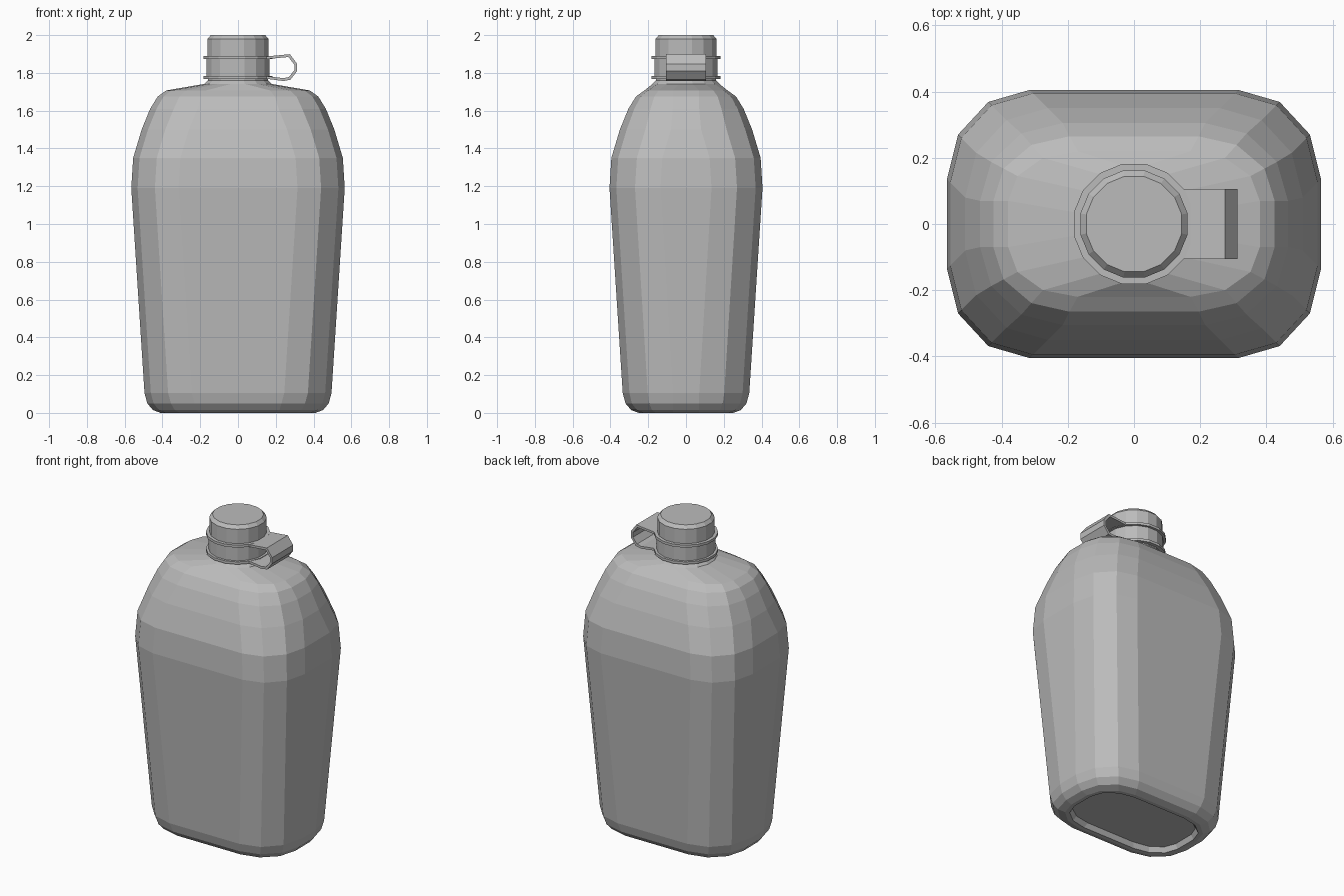
import bpy, bmesh, math

cube = bpy.data.objects.get("Cube")
if cube:
    bpy.data.objects.remove(cube, do_unlink=True)

# Single material
grey = bpy.data.materials.new("matte grey")
grey.use_nodes = True
colour = (0.5, 0.5, 0.5, 1)
grey.diffuse_color = colour
grey.node_tree.nodes["Principled BSDF"].inputs["Base Color"].default_value = colour


def finish(name, bm):
    bmesh.ops.recalc_face_normals(bm, faces=bm.faces)
    mesh = bpy.data.meshes.new(name)
    bm.to_mesh(mesh)
    bm.free()
    mesh.materials.append(grey)
    obj = bpy.data.objects.new(name, mesh)
    bpy.context.collection.objects.link(obj)
    return obj


def rounded_ring(z, hx, hy, rx, ry):
    """Rounded rectangle with three segments in each corner."""
    points = []
    for quarter in range(4):
        for step in range(4):
            a = math.radians(quarter * 90 + step * 30)
            sx = 1 if quarter in (0, 3) else -1
            sy = 1 if quarter < 2 else -1
            points.append((sx * (hx - rx) + rx * math.cos(a),
                           sy * (hy - ry) + ry * math.sin(a), z))
    return points


def round_ring(z, r):
    """Sixteen sides with flats facing the axes; r is the corner radius."""
    return [(r * math.cos((i - 0.5) * math.pi / 8 + math.pi / 8),
             r * math.sin((i - 0.5) * math.pi / 8 + math.pi / 8), z) for i in range(16)]


def loft(name, rings):
    bm = bmesh.new()
    loops = [[bm.verts.new(p) for p in ring] for ring in rings]
    for low, high in zip(loops, loops[1:]):
        for i in range(16):
            j = (i + 1) % 16
            bm.faces.new((low[i], low[j], high[j], high[i]))
    bm.faces.new(loops[0][::-1])
    bm.faces.new(loops[-1])
    return finish(name, bm)


# Bottle body: height, half width, corner radius; depth is a constant inset
levels = [(0.03, 0.37, 0.20), (0.0, 0.385, 0.20), (0.0, 0.41, 0.21),
          (0.015, 0.45, 0.23), (0.05, 0.48, 0.25), (0.105, 0.495, 0.25),
          (1.19, 0.565, 0.25), (1.35, 0.555, 0.25), (1.5, 0.51, 0.25),
          (1.61, 0.465, 0.25), (1.675, 0.425, 0.23), (1.707, 0.38, 0.21)]
rings = []
for z, hx, r in levels:
    hy = hx - 0.16
    rings.append(rounded_ring(z, hx, hy, r, min(0.27, hy - 0.07)))
rings += [round_ring(1.742, 0.18), round_ring(1.76, 0.163)]
loft("bottle_body", rings)

# Neck collar with two flanges, and the cap
loft("neck_collar", [round_ring(z, r) for z, r in (
    (1.745, 0.163), (1.767, 0.163), (1.767, 0.185), (1.783, 0.185), (1.783, 0.17),
    (1.873, 0.17), (1.873, 0.185), (1.889, 0.185), (1.889, 0.16))])
loft("cap", [round_ring(z, r) for z, r in (
    (1.88, 0.165), (1.98, 0.165), (2.0, 0.147))])

# Strap loop on the left side, joining both flanges
outer = [(0.15, 1.887), (0.275, 1.899), (0.313, 1.848), (0.313, 1.81),
         (0.278, 1.764), (0.24, 1.757), (0.15, 1.769)]
inner = [(0.15, 1.873), (0.267, 1.884), (0.298, 1.844), (0.298, 1.814),
         (0.27, 1.778), (0.24, 1.772), (0.15, 1.783)]
bm = bmesh.new()
rows = []
for (ox, oz), (ix, iz) in zip(outer, inner):
    rows.append([bm.verts.new(p) for p in (
        (ox, -0.105, oz), (ox, 0.105, oz), (ix, 0.105, iz), (ix, -0.105, iz))])
for a, b in zip(rows, rows[1:]):
    for i in range(4):
        j = (i + 1) % 4
        bm.faces.new((a[i], a[j], b[j], b[i]))
bm.faces.new(rows[0])
bm.faces.new(rows[-1][::-1])
finish("strap_loop", bm)
